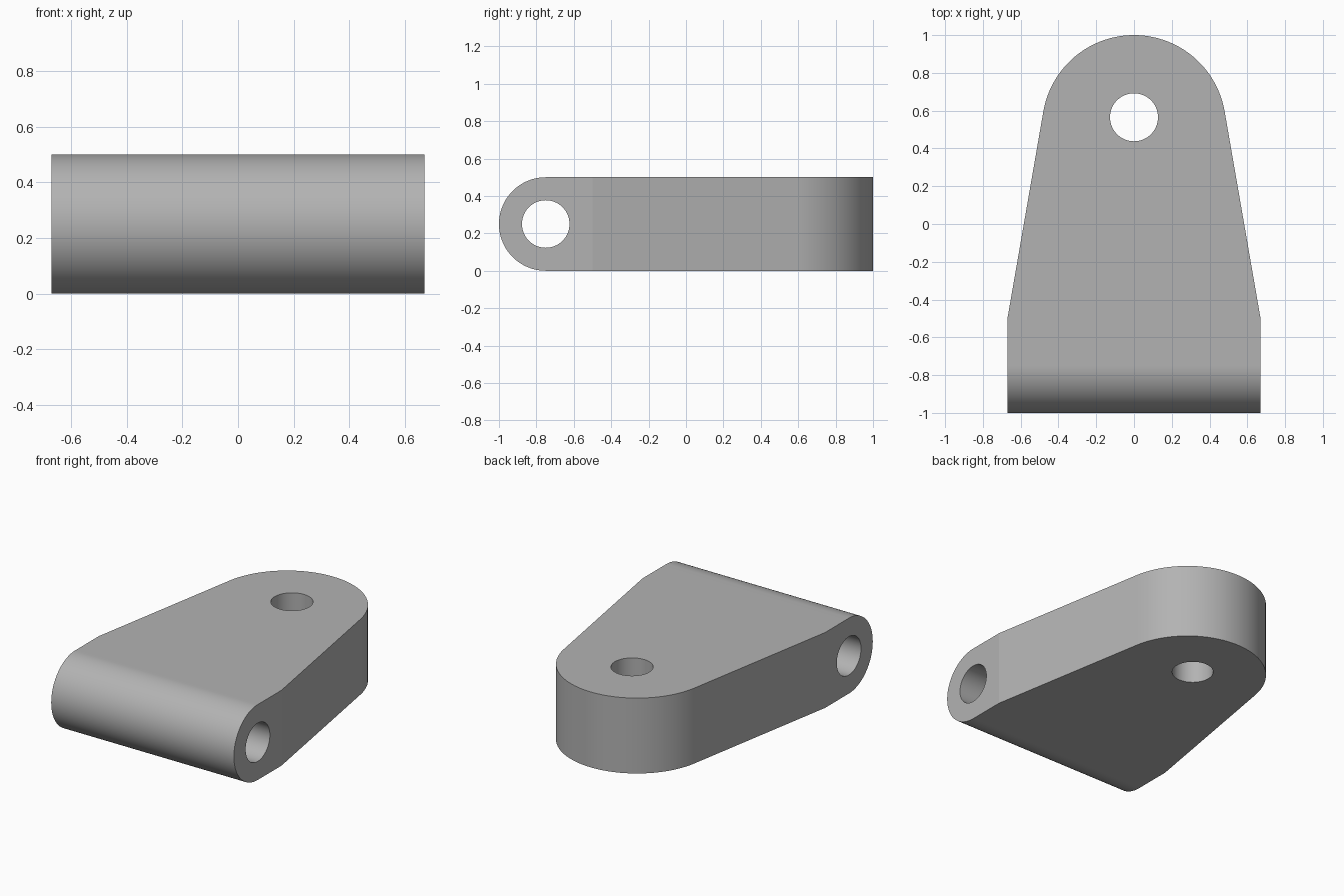
import bpy, bmesh
from math import sin, cos, pi, radians, atan2, hypot, asin
from mathutils import Vector

cube = bpy.data.objects.get("Cube")
if cube:
    bpy.data.objects.remove(cube, do_unlink=True)

HALF_W, HEIGHT = 0.67, 0.5
PIN_Y, PIN_Z = -0.75, 0.25
SHOULDER_Y = -0.5
HOLE_Y, HOLE_R = 0.565, 0.127
NOSE_R = 0.487
NOSE_Y = 1 - NOSE_R

grey = bpy.data.materials.new("plain grey")
grey.use_nodes = True
colour = (0.45, 0.45, 0.45, 1)
grey.diffuse_color = colour
grey.node_tree.nodes["Principled BSDF"].inputs["Base Color"].default_value = colour


def arc(cx, cy, r, start, end, steps):
    return [(cx + r * cos(start + (end - start) * i / steps),
             cy + r * sin(start + (end - start) * i / steps)) for i in range(steps + 1)]


def prism(name, points, sweep):
    """Extrude a closed outline of 3D points along a vector."""
    bm = bmesh.new()
    face = bm.faces.new([bm.verts.new(p) for p in points])
    new = bmesh.ops.extrude_face_region(bm, geom=[face])["geom"]
    bmesh.ops.translate(bm, vec=Vector(sweep),
                        verts=[g for g in new if isinstance(g, bmesh.types.BMVert)])
    bmesh.ops.recalc_face_normals(bm, faces=bm.faces)
    mesh = bpy.data.meshes.new(name)
    bm.to_mesh(mesh)
    bm.free()
    mesh.materials.append(grey)
    obj = bpy.data.objects.new(name, mesh)
    bpy.context.collection.objects.link(obj)
    return obj


def cut(target, tool, operation):
    mod = target.modifiers.new(tool.name, "BOOLEAN")
    mod.operation, mod.solver, mod.object = operation, "EXACT", tool
    bpy.context.view_layer.objects.active = target
    bpy.ops.object.modifier_apply(modifier=mod.name)
    bpy.data.objects.remove(tool, do_unlink=True)


# Side profile with the round pin end, swept across the width
side = arc(PIN_Y, PIN_Z, HEIGHT / 2, pi / 2, 3 * pi / 2, 64) + [(1.2, 0), (1.2, HEIGHT)]
bracket = prism("hinge_bracket", [(-HALF_W, y, z) for y, z in side], (2 * HALF_W, 0, 0))

# Tapered plan with the round nose, tangent to the straight flanks
dx, dy = HALF_W, SHOULDER_Y - NOSE_Y
tangent = atan2(dy, dx) + pi / 2 - asin(NOSE_R / hypot(dx, dy))
nose = arc(0, NOSE_Y, NOSE_R, tangent, pi - tangent, 72)
plan = [(-1, -1.2), (1, -1.2), (1, SHOULDER_Y - 0.2), (HALF_W, SHOULDER_Y - 0.2)]
plan += [(HALF_W, SHOULDER_Y)] + nose + [(-HALF_W, SHOULDER_Y),
         (-HALF_W, SHOULDER_Y - 0.2), (-1, SHOULDER_Y - 0.2)]
cut(bracket, prism("plan_shape", [(x, y, -0.3) for x, y in plan], (0, 0, 1.2)), "INTERSECT")

# Upright bolt hole and cross pin hole
bolt = arc(0, HOLE_Y, HOLE_R, 0, 2 * pi, 96)[:-1]
cut(bracket, prism("bolt_hole", [(x, y, -0.3) for x, y in bolt], (0, 0, 1.2)), "DIFFERENCE")
pin = arc(PIN_Y, PIN_Z, HOLE_R, 0, 2 * pi, 96)[:-1]
cut(bracket, prism("pin_hole", [(-1, y, z) for y, z in pin], (2, 0, 0)), "DIFFERENCE")

# Smooth curves, crisp corners
bpy.ops.object.select_all(action="DESELECT")
bracket.select_set(True)
bpy.context.view_layer.objects.active = bracket
bpy.ops.object.shade_smooth_by_angle(angle=radians(6))
